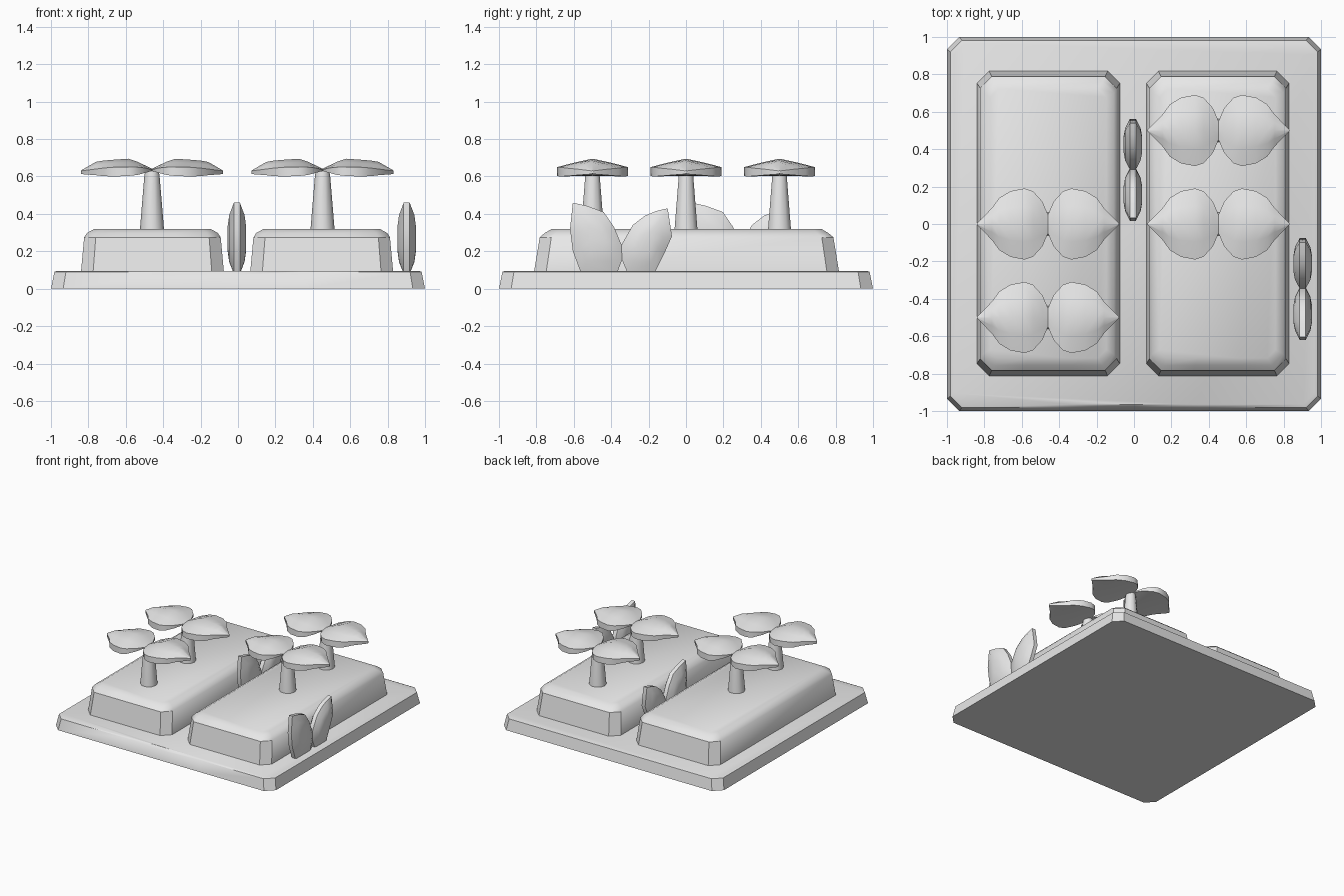
import bpy, bmesh, math
from mathutils import Vector

cube = bpy.data.objects.get("Cube")
if cube:
    bpy.data.objects.remove(cube, do_unlink=True)

grey = bpy.data.materials.new("plain grey")
grey.use_nodes = True
grey.diffuse_color = (0.8, 0.8, 0.8, 1)
grey.node_tree.nodes["Principled BSDF"].inputs["Base Color"].default_value = (0.8, 0.8, 0.8, 1)


def loft(name, rings, angle=40):
    """Skin a list of equal-length closed rings and cap both ends."""
    bm = bmesh.new()
    loops = [[bm.verts.new(p) for p in ring] for ring in rings]
    for a, b in zip(loops, loops[1:]):
        for i in range(len(a)):
            j = (i + 1) % len(a)
            bm.faces.new((a[i], a[j], b[j], b[i]))
    bm.faces.new(loops[0][::-1])
    bm.faces.new(loops[-1])
    bmesh.ops.remove_doubles(bm, verts=bm.verts, dist=0.0005)
    bmesh.ops.recalc_face_normals(bm, faces=bm.faces)
    mesh = bpy.data.meshes.new(name)
    bm.to_mesh(mesh)
    bm.free()
    mesh.materials.append(grey)
    ob = bpy.data.objects.new(name, mesh)
    bpy.context.collection.objects.link(ob)
    bpy.ops.object.select_all(action='DESELECT')
    ob.select_set(True)
    bpy.context.view_layer.objects.active = ob
    bpy.ops.object.shade_smooth_by_angle(angle=math.radians(angle))
    return ob


def slab_ring(cx, cy, hx, hy, c, z, dip=0.0):
    """Rectangle with cut corners; the front edge may sag in the middle."""
    front = [(x * hx, -hy, z - d * dip) for x, d in ((-0.35, 0.1), (0, 1), (0.35, 0.1))]
    pts = [(-hx + c, -hy, z)] + front + [
        (hx - c, -hy, z), (hx, -hy + c, z), (hx, hy - c, z), (hx - c, hy, z),
        (-hx + c, hy, z), (-hx, hy - c, z), (-hx, -hy + c, z)]
    return [(cx + x, cy + y, zz) for x, y, zz in pts]


# Ground slab
loft("ground_slab", [
    slab_ring(0, 0, 1.0, 1.0, 0.065, 0.0),
    slab_ring(0, 0, 0.982, 0.982, 0.062, 0.09, 0.015),
    slab_ring(0, 0, 0.965, 0.965, 0.06, 0.096)])

# Two raised beds
for side, cx in (("left", 0.4475), ("right", -0.4575)):
    loft(side + "_bed", [
        slab_ring(cx, 0.003, 0.383, 0.817, 0.065, 0.08),
        slab_ring(cx, 0.003, 0.365, 0.785, 0.062, 0.275),
        slab_ring(cx, 0.003, 0.35, 0.758, 0.06, 0.298),
        slab_ring(cx, 0.003, 0.31, 0.72, 0.045, 0.32)])

# Seedling leaf stations: distance out, half width, underside, rim, ridge
LEAF = [(0.0, 0.05, 0.63, 0.636, 0.642), (0.03, 0.12, 0.621, 0.645, 0.656),
        (0.08, 0.175, 0.608, 0.65, 0.68), (0.125, 0.19, 0.603, 0.65, 0.695),
        (0.2, 0.176, 0.60, 0.65, 0.69), (0.26, 0.14, 0.602, 0.645, 0.685),
        (0.3, 0.085, 0.607, 0.64, 0.678), (0.38, 0.004, 0.613, 0.63, 0.632)]


def seedling(number, cx, cy):
    # Tapered stem
    loft(f"stem_{number}", [
        [(cx + r * math.cos(t * math.tau / 10), cy + r * math.sin(t * math.tau / 10), z)
         for t in range(10)] for r, z in ((0.065, 0.31), (0.041, 0.6), (0.036, 0.632))])
    # Pair of mirrored leaves
    for side, s in (("left", 1), ("right", -1)):
        rings = []
        for u, w, under, rim, ridge in LEAF:
            x, mid = cx + s * u, rim + (ridge - rim) * 0.55
            rings.append([(x, cy - w, under), (x, cy - w, rim), (x, cy - w / 2, mid),
                          (x, cy, ridge), (x, cy + w / 2, mid), (x, cy + w, rim),
                          (x, cy + w, under), (x, cy, under + 0.004)])
        loft(f"seedling_{side}_leaf_{number}", rings, 50)


for n, (x, y) in enumerate(((-0.46, -0.5), (-0.46, 0.0), (0.452, 0.0), (0.452, 0.5)), 1):
    seedling(n, x, y)

# Upright sprouts: side outlines (y, z) of the tall and the short leaf
TALL = [(-0.56, 0.08), (-0.605, 0.2), (-0.62, 0.32), (-0.605, 0.46), (-0.53, 0.443),
        (-0.44, 0.41), (-0.385, 0.33), (-0.345, 0.235), (-0.34, 0.16), (-0.37, 0.08)]
SHORT = [(-0.17, 0.08), (-0.115, 0.19), (-0.075, 0.28), (-0.098, 0.43), (-0.16, 0.415),
         (-0.22, 0.39), (-0.285, 0.34), (-0.345, 0.235), (-0.345, 0.16), (-0.31, 0.08)]


def sprout_leaf(name, outline, cx, dy):
    mid = sum((Vector(p) for p in outline), Vector((0, 0))) / len(outline)
    rings = []
    # Lens-shaped section: thick in the middle, thin at the rim
    for k, h in ((0.3, -0.05), (0.65, -0.041), (1, -0.016),
                 (1, 0.016), (0.65, 0.041), (0.3, 0.05)):
        ring = [mid + (Vector(p) - mid) * k for p in outline]
        rings.append([(cx + h, p.x + dy, p.y) for p in ring])
    loft(name, rings, 50)


for n, (x, dy) in enumerate(((0.902, 0.0), (-0.006, 0.637)), 1):
    sprout_leaf(f"sprout_tall_leaf_{n}", TALL, x, dy)
    sprout_leaf(f"sprout_short_leaf_{n}", SHORT, x, dy)
